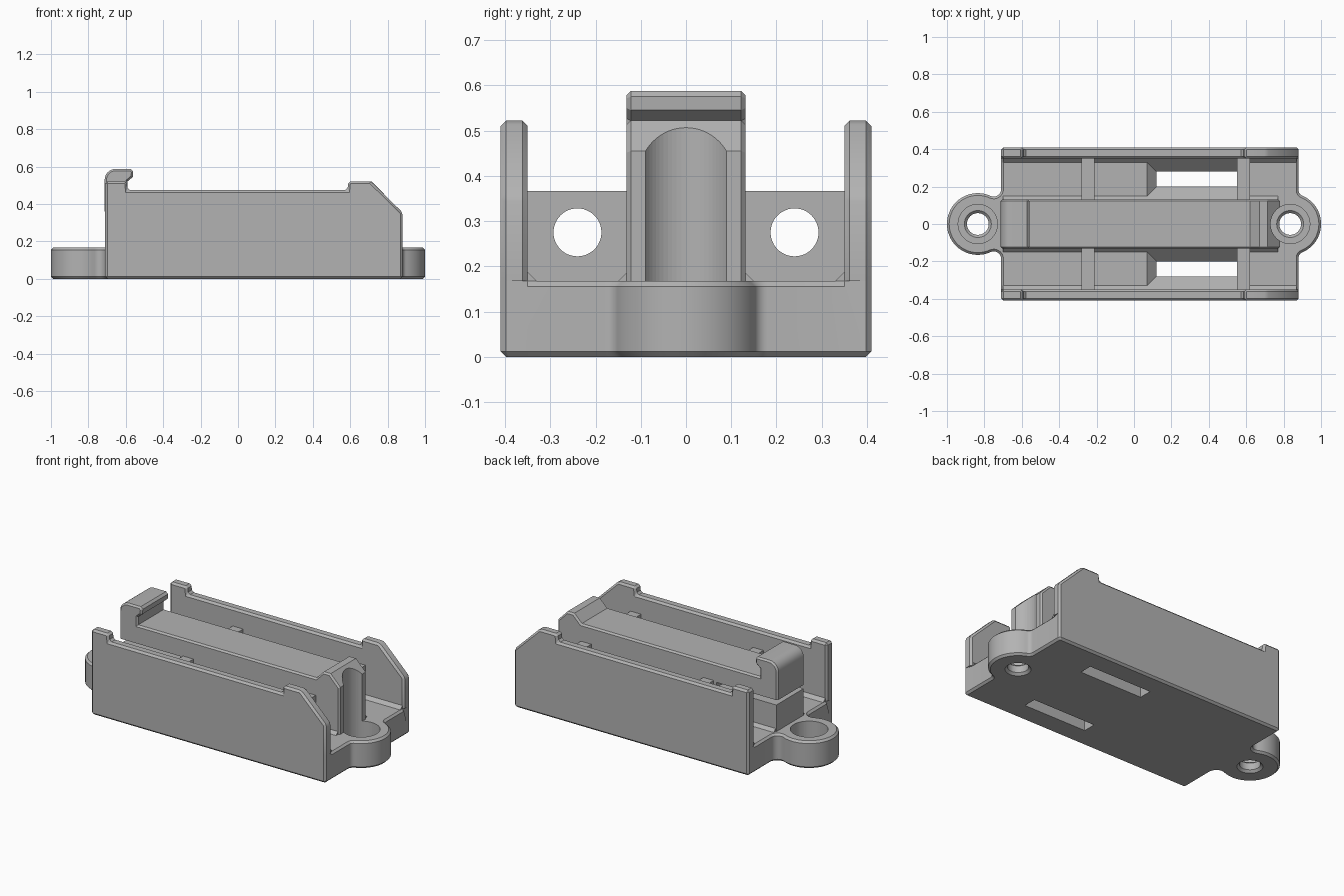
import bpy, bmesh
from math import sin, cos, pi, atan2, sqrt, radians

old = bpy.data.objects.get("Cube")
if old:
    bpy.data.objects.remove(old, do_unlink=True)

GREY = (0.45, 0.45, 0.45, 1)
mat = bpy.data.materials.new("mid grey plastic")
mat.use_nodes = True
mat.diffuse_color = GREY
bsdf = mat.node_tree.nodes["Principled BSDF"]
bsdf.inputs["Base Color"].default_value = GREY
bsdf.inputs["Roughness"].default_value = 0.6

FLOOR = 0.167      # top of the base
WALL_IN, WALL_OUT = 0.35, 0.41
SPINE = 0.132      # half width of the centre bar
BACK, FRONT = 0.71, 0.88
EAR_X, EAR_R = 0.835, 0.165


def loft(name, rings, bevel=0.0, pick=None, cutter=False):
    """Skin matching rings, cap both ends, bevel the picked edges."""
    bm = bmesh.new()
    loops = [[bm.verts.new(p) for p in ring] for ring in rings]
    n = len(loops[0])
    for a, b in zip(loops, loops[1:]):
        for i in range(n):
            bm.faces.new((a[i], a[(i + 1) % n], b[(i + 1) % n], b[i]))
    bm.faces.new(loops[0][::-1])
    bm.faces.new(loops[-1])
    bmesh.ops.recalc_face_normals(bm, faces=bm.faces[:])
    if bevel:
        edges = [e for e in bm.edges if pick(e.verts[0].co, e.verts[1].co)]
        bmesh.ops.bevel(bm, geom=edges, offset=bevel, segments=1,
                        affect='EDGES', clamp_overlap=True)
    mesh = bpy.data.meshes.new(name)
    bm.to_mesh(mesh)
    bm.free()
    obj = bpy.data.objects.new(name, mesh)
    bpy.context.collection.objects.link(obj)
    mesh.materials.append(mat)
    if cutter:
        obj.hide_render = True
        obj.hide_viewport = True
        obj.display_type = 'WIRE'
    return obj


def slab(name, profile, y0, y1, **kw):
    """Extrude an x-z profile along y."""
    return loft(name, [[(x, y, z) for x, z in profile] for y in (y0, y1)], **kw)


def rect(x0, x1, y0, y1, z):
    return [(x0, y0, z), (x1, y0, z), (x1, y1, z), (x0, y1, z)]


def circle(cx, cy, r, z, n=64):
    return [(cx + r * cos(2 * pi * i / n), cy + r * sin(2 * pi * i / n), z)
            for i in range(n)]


def arc(cx, cy, r, a0, a1, n):
    return [(cx + r * cos(a0 + (a1 - a0) * i / n),
             cy + r * sin(a0 + (a1 - a0) * i / n)) for i in range(n + 1)]


def cut(obj, *cutters):
    for c in cutters:
        m = obj.modifiers.new("cut", 'BOOLEAN')
        m.operation = 'DIFFERENCE'
        m.solver = 'EXACT'
        m.object = c


def end_outline(x, fillet):
    """One end of the base, with a rounded ear blended into it."""
    dx = x + fillet - EAR_X
    fy = sqrt((EAR_R + fillet) ** 2 - dx * dx)
    a = atan2(fy, dx)
    upper = arc(x + fillet, fy, fillet, a + pi, pi, 8)
    upper += [(x, WALL_IN), (x, WALL_OUT - 0.012), (x - 0.012, WALL_OUT)]
    lower = [(px, -py) for px, py in reversed(upper)]
    return lower + arc(EAR_X, 0, EAR_R, -a, a, 40)[1:-1] + upper


# Base plate with two mounting ears
outline = end_outline(FRONT, 0.03)
outline += [(-x, -y) for x, y in end_outline(BACK, 0.04)]


def base_edges(a, b):
    low = a.z < 0.01 and b.z < 0.01
    high = a.z > 0.1 and b.z > 0.1 and max(abs(a.y), abs(b.y)) < WALL_IN + 0.001
    return low or high


base = loft("base", [[(x, y, z) for x, y in outline] for z in (0, FLOOR)],
            bevel=0.012, pick=base_edges)

# Side walls with raised ends
wall_profile = [(-BACK, FLOOR), (FRONT, FLOOR), (FRONT, 0.355), (0.71, 0.522),
                (0.59, 0.522), (0.585, 0.475), (-0.59, 0.475),
                (-0.595, 0.522), (-BACK, 0.522)]
walls = [slab(side + "_wall", wall_profile, s * WALL_IN, s * WALL_OUT, bevel=0.012,
              pick=lambda a, b: not (a.z < 0.17 and b.z < 0.17))
         for side, s in (("left", 1), ("right", -1))]

# Centre bar: sprung hook over a thin slit, raised lip with a sloped end
hook = arc(-0.655, 0.53, 0.058, pi, pi / 2, 6)
spine_profile = [(-0.705, 0.16), (0.78, 0.16), (0.78, 0.455), (0.715, 0.522),
                 (0.67, 0.522), (0.62, 0.472), (-0.59, 0.472), (-0.59, 0.522),
                 (-0.562, 0.545), (-0.56, 0.575), (-0.573, 0.588)]
spine_profile += hook[::-1]
spine_profile += [(-0.713, 0.36), (-0.3, 0.36), (-0.3, 0.33), (-0.705, 0.33)]
spine = slab("centre_bar", spine_profile, -SPINE, SPINE, bevel=0.01,
             pick=lambda a, b: abs(a.y - b.y) < 0.001 and max(a.z, b.z) > 0.365)

# Cross ribs with round wire holes
wire_holes = []
for side, s in (("left", 1), ("right", -1)):
    ring = circle(s * 0.24, 0.275, 0.053, 0, 48)
    wire_holes.append(loft(side + "_wire_hole_cutter",
                           [[(x, y, z) for y, z, _ in ring] for x in (-0.5, 0.8)],
                           cutter=True))
ribs = []
for name, x in (("back_rib", -0.28), ("front_rib", 0.55)):
    rib = loft(name, [rect(x, x + 0.07, -0.352, 0.352, z) for z in (0.16, 0.367)])
    cut(rib, *wire_holes)
    ribs.append(rib)

# Small sloped fillets where the floor meets the walls and the bar
fillets = []
for s in (1, -1):
    for name, y, d, x0, x1 in (("wall_fillet", WALL_IN, -1, -0.70, 0.87),
                               ("bar_fillet", SPINE - 0.002, 1, -0.70, 0.77)):
        ring = [(s * y, FLOOR), (s * (y + d * 0.02), FLOOR), (s * y, FLOOR + 0.02)]
        fillets.append(loft(name, [[(x, py, z) for py, z in ring] for x in (x0, x1)]))

# Funnel-shaped slots through the floor
for s in (1, -1):
    def ring(x0, y0, y1, z):
        return rect(x0, 0.55, *sorted((s * y0, s * y1)), z)
    funnel = loft("funnel_cutter", [ring(0.12, 0.20, 0.28, 0.117),
                                    ring(0.05, 0.13, 0.35, 0.187)], cutter=True)
    slot = loft("slot_cutter", [ring(0.12, 0.20, 0.28, z) for z in (-0.05, 0.15)],
                cutter=True)
    cut(base, funnel, slot)

# Counterbored screw holes; the front one also hollows the end of the bar
bore = [(0.085, -0.013), (0.058, 0.014), (0.058, 0.056), (0.072, 0.07),
        (0.105, 0.07), (0.105, 0.7)]
for s in (1, -1):
    screw = loft("screw_hole_cutter",
                 [circle(s * EAR_X, 0, r, z) for r, z in bore], cutter=True)
    cut(base, screw)
    if s > 0:
        cut(spine, screw)
        for f in fillets:
            if f.name.startswith("bar"):
                cut(f, screw)

# Smooth curved faces, keep edges sharp
bpy.ops.object.select_all(action='DESELECT')
for obj in [base, spine] + walls + ribs:
    obj.select_set(True)
    bpy.context.view_layer.objects.active = obj
bpy.ops.object.shade_smooth_by_angle(angle=radians(25))
